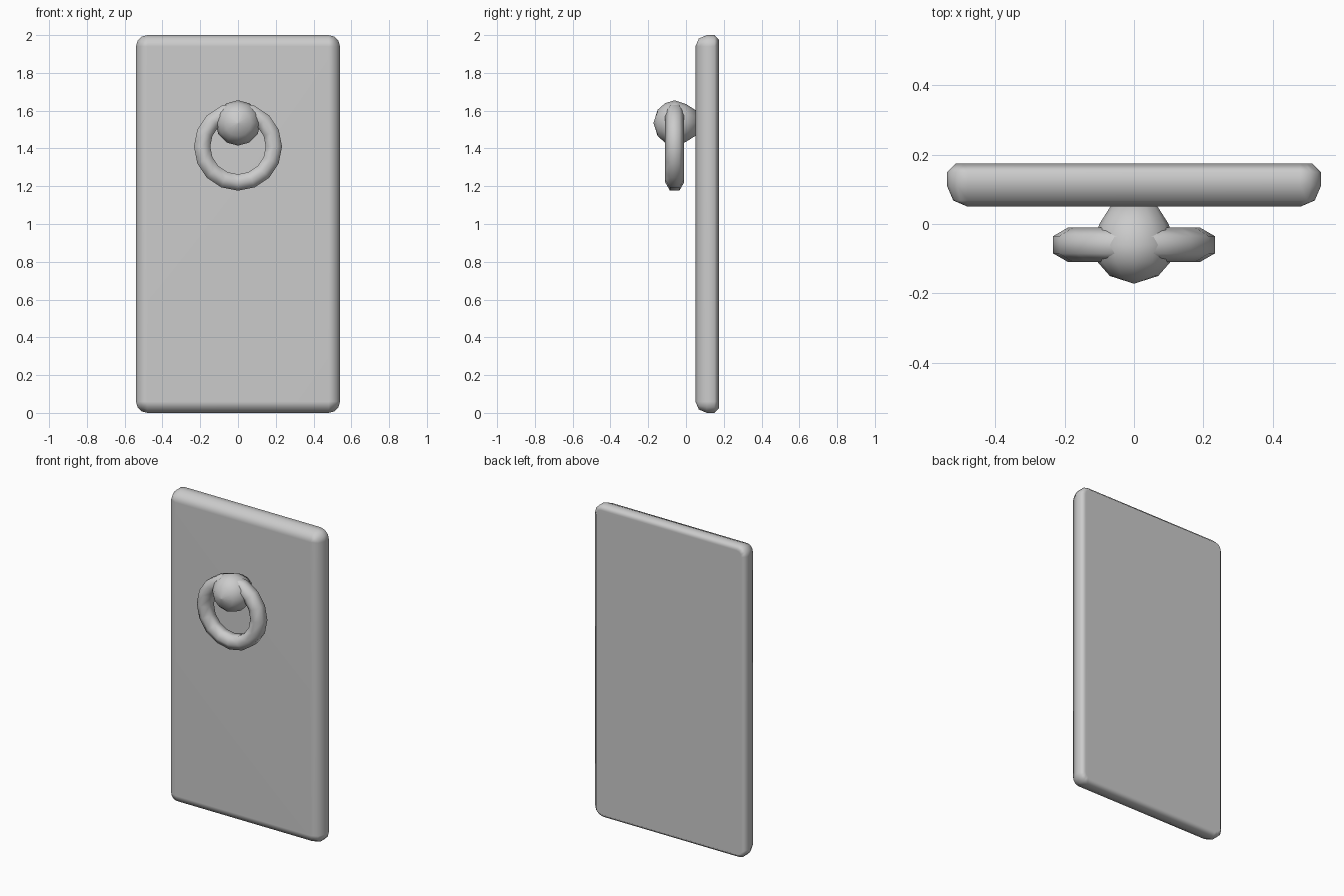
import bpy
import bmesh
from math import sin, cos, pi, radians

if "Cube" in bpy.data.objects:
    bpy.data.objects.remove(bpy.data.objects["Cube"], do_unlink=True)

grey = bpy.data.materials.new("plain grey")
grey.use_nodes = True
colour = (0.6, 0.6, 0.6, 1)
grey.diffuse_color = colour
grey.node_tree.nodes["Principled BSDF"].inputs["Base Color"].default_value = colour


def loft(name, rings, wrap=False):
    """Skin a run of equal point loops, closing the run or capping its ends."""
    bm = bmesh.new()
    loops = [[bm.verts.new(p) for p in ring] for ring in rings]
    pairs = list(zip(loops, loops[1:]))
    if wrap:
        pairs.append((loops[-1], loops[0]))
    for a, b in pairs:
        for i in range(len(a)):
            j = (i + 1) % len(a)
            bm.faces.new((a[i], a[j], b[j], b[i]))
    if not wrap:
        bm.faces.new(loops[0])
        bm.faces.new(loops[-1])
    bmesh.ops.remove_doubles(bm, verts=bm.verts, dist=0.0005)
    bmesh.ops.recalc_face_normals(bm, faces=bm.faces)
    mesh = bpy.data.meshes.new(name)
    bm.to_mesh(mesh)
    bm.free()
    mesh.materials.append(grey)
    mesh.shade_smooth()
    obj = bpy.data.objects.new(name, mesh)
    bpy.context.collection.objects.link(obj)
    return obj


def circle(radius, y, z, count):
    return [(radius * cos(2 * pi * i / count), y, z + radius * sin(2 * pi * i / count))
            for i in range(count)]


# Door panel: rounded rectangles stacked through its thickness
def rounded_rectangle(y, inset, corner=0.06, steps=3):
    points = []
    for quarter, (sx, sz) in enumerate([(1, 1), (-1, 1), (-1, -1), (1, -1)]):
        for k in range(steps + 1):
            a = (quarter + k / steps) * pi / 2
            r = corner - inset
            points.append((sx * (0.54 - corner) + r * cos(a), y,
                           1 + sz * (1 - corner) + r * sin(a)))
    return points


panel_profile = [(0.05, 0.06), (0.068, 0.018), (0.11, 0), (0.15, 0), (0.175, 0.025)]
panel = loft("door_panel", [rounded_rectangle(y, d) for y, d in panel_profile])
panel.modifiers.new("even_shading", "WEIGHTED_NORMAL").keep_sharp = True

# Knob: a rounded boss narrowing towards the panel
knob_profile = [(-0.172, 0.001), (-0.15, 0.07), (-0.11, 0.105),
                (-0.06, 0.12), (0, 0.1), (0.055, 0.065)]
loft("knob", [circle(r, y, 1.535, 12) for y, r in knob_profile])

# Pull ring: six-sided tube swept round a circle through the knob
tube = [radians(30 + 60 * k) for k in range(6)]
loft("pull_ring", [circle(0.19 + 0.05 * cos(a), -0.06 + 0.05 * sin(a), 1.41, 16)
                   for a in tube], wrap=True)
